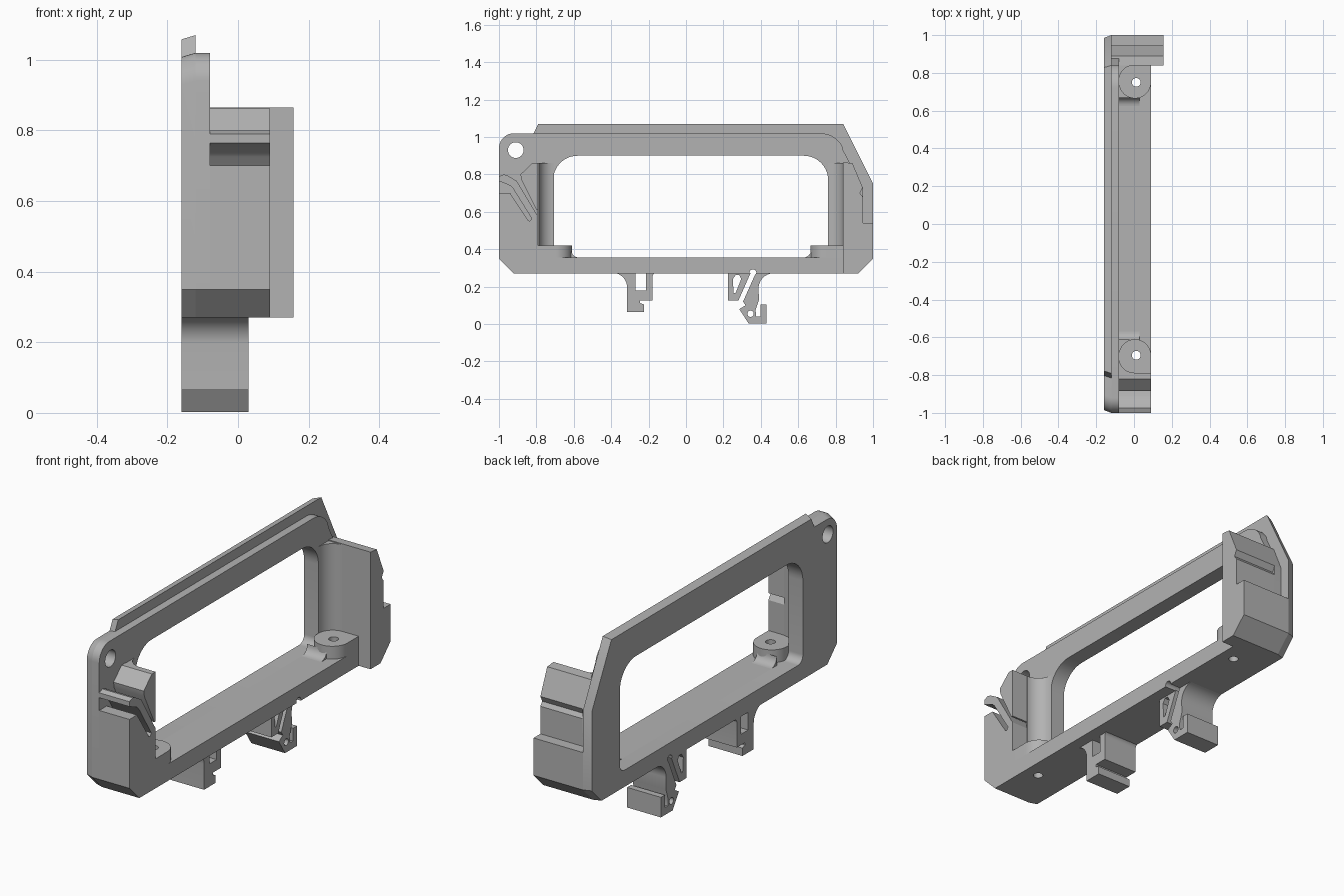
import bpy, bmesh
from math import cos, sin, radians

cube = bpy.data.objects.get("Cube")
if cube:
    bpy.data.objects.remove(cube, do_unlink=True)

grey = bpy.data.materials.new("plain grey")
grey.use_nodes = True
COLOR = (0.45, 0.45, 0.45, 1)
grey.diffuse_color = COLOR
grey.node_tree.nodes["Principled BSDF"].inputs["Base Color"].default_value = COLOR

BACK, STEP, FACE, RIM, OUTER = -0.16, -0.12, -0.08, 0.09, 0.157
parts = []


def arc(cx, cy, r, start, end, n=10):
    """Points on a circular arc, angles in degrees."""
    angles = [radians(start + (end - start) * i / n) for i in range(n + 1)]
    return [(cx + r * cos(a), cy + r * sin(a)) for a in angles]


def circle(cx, cy, r, n=32):
    return arc(cx, cy, r, 0, 360, n)[:-1]


def prism(name, pts, lo, hi, axis="x"):
    """Extrude a (y, z) profile along x, or an (x, y) profile along z."""
    bm = bmesh.new()
    def place(p, t):
        return (t, p[0], p[1]) if axis == "x" else (p[0], p[1], t)
    a = [bm.verts.new(place(p, lo)) for p in pts]
    b = [bm.verts.new(place(p, hi)) for p in pts]
    bm.faces.new(a[::-1])
    bm.faces.new(b)
    for i in range(len(pts)):
        j = (i + 1) % len(pts)
        bm.faces.new((a[i], a[j], b[j], b[i]))
    bmesh.ops.recalc_face_normals(bm, faces=bm.faces)
    mesh = bpy.data.meshes.new(name)
    bm.to_mesh(mesh)
    bm.free()
    obj = bpy.data.objects.new(name, mesh)
    bpy.context.collection.objects.link(obj)
    obj.data.materials.append(grey)
    parts.append(obj)
    return obj


def cut(obj, pts, lo, hi, axis="x"):
    """Cut a prism out of an object."""
    tool = prism("cutter", pts, lo, hi, axis)
    parts.remove(tool)
    mod = obj.modifiers.new("cut", "BOOLEAN")
    mod.operation, mod.solver, mod.object = "DIFFERENCE", "EXACT", tool
    bpy.context.view_layer.update()
    graph = bpy.context.evaluated_depsgraph_get()
    mesh = bpy.data.meshes.new_from_object(obj.evaluated_get(graph))
    obj.modifiers.clear()
    obj.data = mesh
    bpy.data.objects.remove(tool, do_unlink=True)


# Outlines shared by the two layers of the frame
base = [(-1, 0.35), (-0.92, 0.27), (0.92, 0.27), (1, 0.35)]
top_corner = arc(-0.92, 0.94, 0.08, 90, 180)
window = (arc(-0.58, 0.77, 0.13, 180, 90) + arc(0.63, 0.77, 0.13, 90, 0)
          + arc(0.72, 0.395, 0.04, 0, -90) + arc(-0.67, 0.395, 0.04, -90, -180))

# Back layer with the raised lip, its rear edges chamfered
back = prism("back_plate", base + [(1, 0.75), (0.84, 1.07), (-0.79, 1.07),
             (-0.815, 1.02)] + top_corner, BACK, STEP)
for v in back.data.vertices:
    if v.co.x < BACK + 0.001:
        v.co.y *= 0.985
        if v.co.z > 0.9:
            v.co.z -= 0.012

# Front layer of the frame
front = prism("frame_plate", base + [(1, 0.5), (0.97, 0.5), (0.945, 0.53), (0.945, 0.73),
              (0.84, 0.93)] + arc(0.72, 0.89, 0.13, 25, 90) + top_corner, STEP, FACE)
for plate in (back, front):
    cut(plate, window, -0.3, 0.3)
    cut(plate, circle(-0.91, 0.93, 0.042), -0.3, 0.3)

# Floor and the two screw bosses with flared feet
floor = prism("floor", [(-0.92, 0.27), (0.92, 0.27), (0.92, 0.355), (-0.92, 0.355)], FACE, RIM)
screws = [(-0.695, -0.795, 1), (0.75, 0.845, -1)]
for y, wall, way in screws:
    side = "front" if way > 0 else "rear"
    outline = arc(0.005, y, 0.085, 0, 180 * way, 24) + [(FACE, wall), (RIM, wall)]
    boss = prism(side + "_boss", outline, 0.35, 0.42, "z")
    hole = circle(0.012, y, 0.023)
    cut(boss, hole, 0.1, 0.6, "z")
    cut(floor, hole, 0.1, 0.6, "z")
    # Concave fillet beside the boss, swept up the end wall
    column = arc(0, y - 0.012 if way > 0 else 0.76, 0.08, 180, 180 + 90 * way)
    prism(side + "_column", column + [(0, wall), (FACE, wall)], 0.35, 0.86, "z")
    # Flare where the boss meets the floor and the plate
    tip = y + way * 0.08
    flare = arc(tip + way * 0.045, 0.4, 0.045, 270, 270 - 90 * way, 8)
    prism(side + "_boss_flare", flare + [(tip, 0.355)], FACE, 0.03)

# Front end wall with its spring arm, and the hook above it
prism("front_end_wall", [(-0.92, 0.27), (-0.79, 0.27), (-0.79, 0.575), (-0.80, 0.59),
      (-0.905, 0.765), (-0.955, 0.795), (-0.975, 0.80), (-1, 0.79), (-1, 0.765),
      (-0.94, 0.74), (-0.925, 0.725), (-0.825, 0.565), (-0.835, 0.55), (-0.845, 0.555),
      (-0.94, 0.70), (-1, 0.70), (-1, 0.35)], FACE, RIM)
prism("front_hook", [(-0.79, 0.61), (-0.79, 0.862), (-0.82, 0.862), (-0.885, 0.80),
      (-0.88, 0.77), (-0.80, 0.61)], FACE, RIM)

# Rear end wall with the stepped catch
prism("rear_end_wall", [(0.84, 0.27), (0.92, 0.27), (1, 0.35), (1, 0.54), (0.945, 0.54),
      (0.945, 0.68), (0.93, 0.70), (0.945, 0.73), (0.89, 0.86), (0.84, 0.865)], STEP, OUTER)

# Fixed rail clip under the floor
fixed = prism("fixed_clip", [(-0.315, 0.065), (-0.225, 0.065), (-0.225, 0.105),
              (-0.245, 0.112), (-0.245, 0.125), (-0.18, 0.125)]
              + arc(-0.155, 0.25, 0.025, 180, 90, 6) + arc(-0.395, 0.195, 0.08, 90, 0),
              BACK, 0.03)
cut(fixed, [(-0.27, 0.18), (-0.215, 0.18), (-0.215, 0.271), (-0.27, 0.271)], -0.3, 0.3)

# Sprung rail clip: stop leg and hooked foot
leg = prism("clip_stop", [(0.225, 0.125), (0.28, 0.125), (0.345, 0.272), (0.225, 0.272)],
            BACK, 0.03)
cut(leg, [(0.255, 0.165), (0.265, 0.165), (0.295, 0.24), (0.285, 0.262), (0.265, 0.262),
          (0.25, 0.24)], -0.3, 0.3)
foot = prism("clip_foot", [(0.335, 0.003), (0.43, 0.003), (0.43, 0.105), (0.398, 0.105),
             (0.398, 0.04), (0.375, 0.04), (0.372, 0.075), (0.39, 0.13)]
             + arc(0.47, 0.19, 0.082, 180, 90) + [(0.375, 0.272), (0.365, 0.255),
             (0.305, 0.12), (0.318, 0.10), (0.285, 0.08)], BACK, 0.03)
cut(foot, circle(0.345, 0.055, 0.017, 20), -0.3, 0.3)
for plate in (floor, back, front):
    cut(plate, circle(0.358, 0.275, 0.018, 20), -0.3, 0.3)

# Smooth the curved faces and keep the edges sharp
bpy.ops.object.select_all(action="DESELECT")
for obj in parts:
    obj.select_set(True)
bpy.context.view_layer.objects.active = parts[0]
bpy.ops.object.shade_smooth_by_angle(angle=radians(30))
